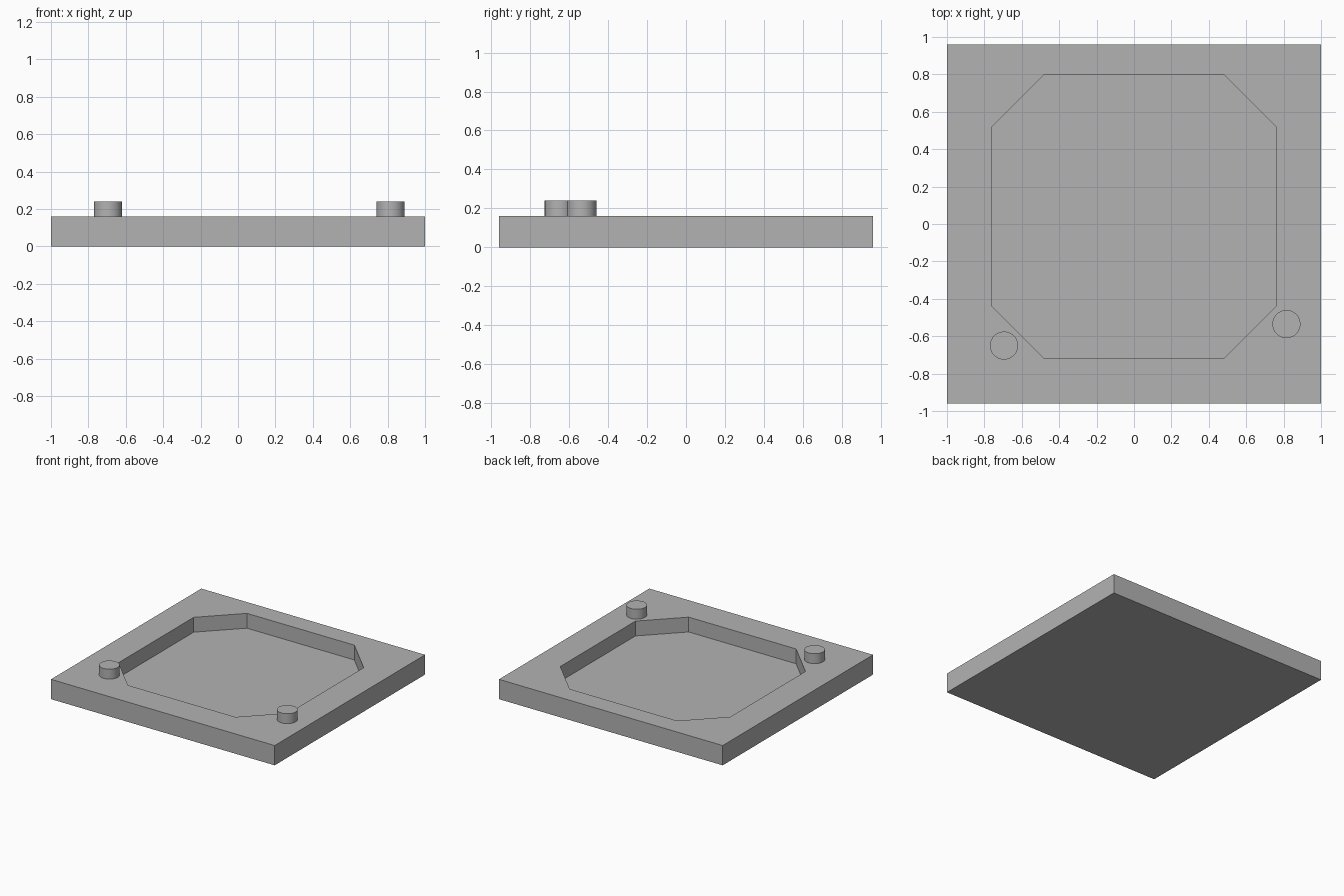
import bpy
import bmesh

cube = bpy.data.objects.get("Cube")
if cube:
    bpy.data.objects.remove(cube, do_unlink=True)

# Single grey material
grey = bpy.data.materials.new("plain grey")
grey.use_nodes = True
colour = (0.45, 0.45, 0.45, 1)
grey.diffuse_color = colour
grey.node_tree.nodes["Principled BSDF"].inputs["Base Color"].default_value = colour

HALF_X, HALF_Y = 1.0, 0.96
TOP, FLOOR, PEG_TOP = 0.16, 0.04, 0.24


def ring(bm, outline, z):
    return [bm.verts.new((x, y, z)) for x, y in outline]


def walls(bm, lower, upper):
    n = len(lower)
    for i in range(n):
        j = (i + 1) % n
        bm.faces.new((lower[i], lower[j], upper[j], upper[i]))


# Square plate with an octagonal recess
rectangle = [(-HALF_X, -HALF_Y), (HALF_X, -HALF_Y), (HALF_X, HALF_Y), (-HALF_X, HALF_Y)]
right_half = [(0.48, -0.72), (0.76, -0.44), (0.76, 0.52), (0.48, 0.8)]
octagon = right_half + [(-x, y) for x, y in reversed(right_half)]

bm = bmesh.new()
outer_low, outer_top = ring(bm, rectangle, 0), ring(bm, rectangle, TOP)
inner_low, inner_top = ring(bm, octagon, FLOOR), ring(bm, octagon, TOP)
walls(bm, outer_low, outer_top)
walls(bm, inner_low, inner_top)
bm.faces.new(outer_low)
bm.faces.new(inner_low)
# Rim surface between the outer edge and the recess
rim_edges = [bm.edges.get((loop[i - 1], loop[i]))
             for loop in (outer_top, inner_top) for i in range(len(loop))]
bmesh.ops.triangle_fill(bm, use_beauty=True, use_dissolve=False, edges=rim_edges)
bmesh.ops.recalc_face_normals(bm, faces=bm.faces)
mesh = bpy.data.meshes.new("recessed_plate")
bm.to_mesh(mesh)
bm.free()
mesh.materials.append(grey)
plate = bpy.data.objects.new("recessed_plate", mesh)
bpy.context.collection.objects.link(plate)

# Round pegs standing on the rim
for name, x, y in (("right_peg", -0.695, -0.65), ("left_peg", 0.815, -0.535)):
    bpy.ops.mesh.primitive_cylinder_add(
        vertices=48, radius=0.075, depth=PEG_TOP - TOP,
        location=(x, y, (PEG_TOP + TOP) / 2))
    peg = bpy.context.object
    peg.name = name
    peg.data.materials.append(grey)
    bpy.ops.object.shade_smooth_by_angle()
